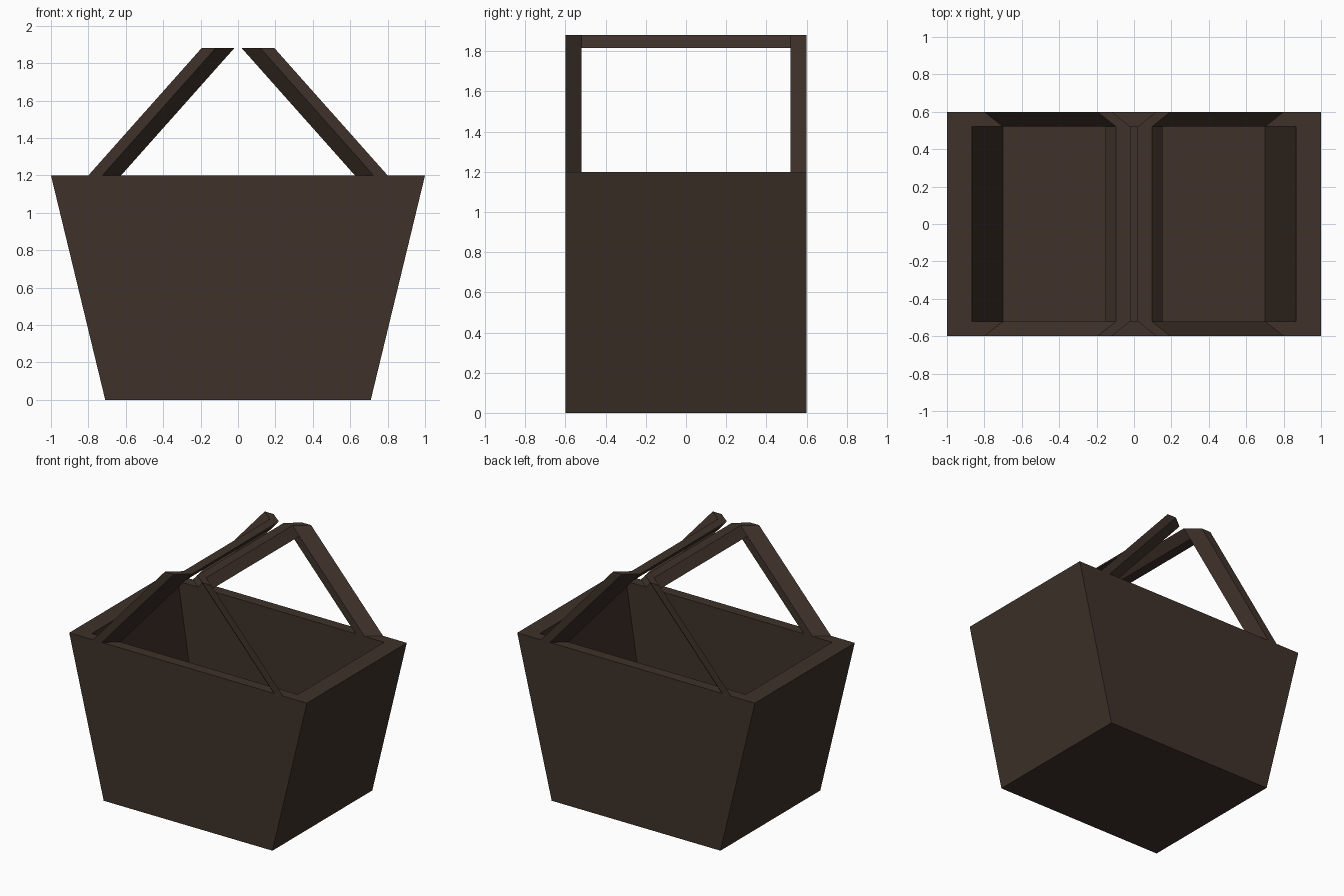
import bpy, bmesh

if "Cube" in bpy.data.objects:
    bpy.data.objects.remove(bpy.data.objects["Cube"])

brown = bpy.data.materials.new("dark_brown")
brown.diffuse_color = (0.05, 0.032, 0.023, 1)
brown.use_nodes = True
brown.node_tree.nodes["Principled BSDF"].inputs["Base Color"].default_value = brown.diffuse_color


def add_object(name, bm):
    bmesh.ops.recalc_face_normals(bm, faces=bm.faces)
    mesh = bpy.data.meshes.new(name)
    bm.to_mesh(mesh)
    bm.free()
    mesh.materials.append(brown)
    obj = bpy.data.objects.new(name, mesh)
    bpy.context.collection.objects.link(obj)


# Basket: stacked rectangular rings (half width, half depth, height),
# going up the outside, over the rim and down to the inner floor
def make_basket():
    rings = [(0.71, 0.6, 0), (1, 0.6, 1.2), (0.867, 0.52, 1.2), (0.70, 0.52, 0.1)]
    bm = bmesh.new()
    loops = [[bm.verts.new((sx * w, sy * d, z))
              for sx, sy in ((-1, -1), (1, -1), (1, 1), (-1, 1))]
             for w, d, z in rings]
    bm.faces.new(loops[0])
    bm.faces.new(loops[-1])
    for a, b in zip(loops, loops[1:]):
        for i in range(4):
            j = (i + 1) % 4
            bm.faces.new((a[i], a[j], b[j], b[i]))
    add_object("basket", bm)


# Handle: a leaning U-shaped sheet, skewed inward, thickened along x
def make_handle(name, side):
    foot, bar, top = 1.2, 1.815, 1.88
    bm = bmesh.new()

    def point(y, z):
        lean = (z - foot) / (top - foot) * 0.605
        skew = 0.1 if abs(y) < 0.55 else 0
        return bm.verts.new((side * (0.8 - lean - skew), y, z))

    ends = []
    for s in (-1, 1):
        leg = [point(s * y, z) for y, z in
               ((0.6, foot), (0.6, top), (0.52, top), (0.52, bar), (0.52, foot))]
        bm.faces.new(leg if s < 0 else leg[::-1])
        ends.append((leg[2], leg[3]))
    bm.faces.new((ends[0][1], ends[0][0], ends[1][0], ends[1][1]))
    result = bmesh.ops.extrude_face_region(bm, geom=bm.faces[:], use_keep_orig=True)
    moved = [v for v in result["geom"] if isinstance(v, bmesh.types.BMVert)]
    bmesh.ops.translate(bm, verts=moved, vec=(-side * 0.075, 0, 0))
    add_object(name, bm)


make_basket()
make_handle("left_handle", -1)
make_handle("right_handle", 1)
